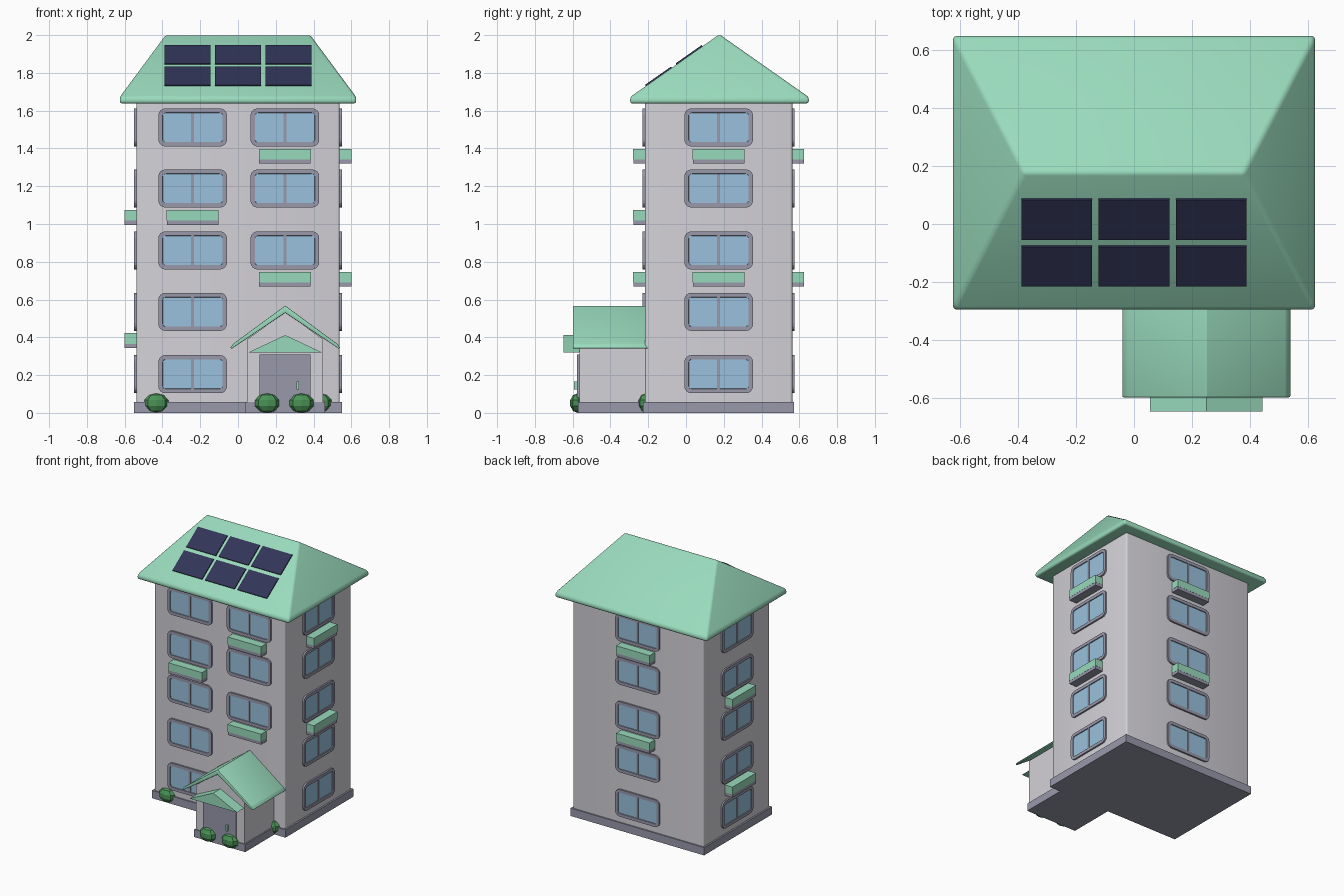
import bpy, bmesh, math
from mathutils import Matrix, Vector

if "Cube" in bpy.data.objects:
    bpy.data.objects.remove(bpy.data.objects["Cube"], do_unlink=True)


def material(name, rgb):
    lin = [(c / 255 / 12.92 if c < 11 else ((c / 255 + 0.055) / 1.055) ** 2.4) for c in rgb]
    m = bpy.data.materials.new(name)
    m.use_nodes = True
    m.diffuse_color = (*lin, 1)
    m.node_tree.nodes["Principled BSDF"].inputs["Base Color"].default_value = (*lin, 1)
    return m


WALL = material("wall_grey", (212, 210, 216))
MINT = material("roof_mint", (153, 218, 188))
TRIM = material("trim_grey", (152, 153, 171))
GLASS = material("glass_blue", (153, 193, 220))
PANEL = material("panel_navy", (49, 53, 86))
LEAF = material("leaf_green", (74, 146, 86))


def finish(name, bm, mats, matrix=None):
    bmesh.ops.recalc_face_normals(bm, faces=bm.faces)
    me = bpy.data.meshes.new(name)
    bm.to_mesh(me)
    bm.free()
    if matrix:
        me.transform(matrix)
    ob = bpy.data.objects.new(name, me)
    for m in mats:
        me.materials.append(m)
    bpy.context.scene.collection.objects.link(ob)
    return ob


def smooth(ob):
    bpy.ops.object.select_all(action="DESELECT")
    ob.select_set(True)
    bpy.context.view_layer.objects.active = ob
    bpy.ops.object.shade_smooth_by_angle(angle=math.radians(35))


def bevel(bm, edges, size, segments=3):
    bmesh.ops.bevel(bm, geom=list(edges), offset=size, segments=segments,
                    profile=0.5, affect="EDGES")


def box_mesh(lo, hi):
    bm = bmesh.new()
    lo, hi = Vector(lo), Vector(hi)
    bmesh.ops.create_cube(bm, size=1, matrix=Matrix.Translation((lo + hi) / 2)
                          @ Matrix.Diagonal((*(hi - lo), 1)))
    return bm


def edges_along(bm, axis):
    return [e for e in bm.edges
            if abs((e.verts[0].co - e.verts[1].co).normalized()[axis]) > 0.9]


def box(name, lo, hi, mat, matrix=None):
    return finish(name, box_mesh(lo, hi), [mat], matrix)


def prism(name, profile, y0, y1, mat, round_size=0):
    # x-z profile extruded along y
    bm = bmesh.new()
    f = bm.faces.new([bm.verts.new((x, y0, z)) for x, z in profile])
    ext = bmesh.ops.extrude_face_region(bm, geom=[f])["geom"]
    for v in ext:
        if isinstance(v, bmesh.types.BMVert):
            v.co.y = y1
    if round_size:
        bevel(bm, bm.edges, round_size, 2)
    ob = finish(name, bm, [mat])
    if round_size:
        smooth(ob)
    return ob


# Main block with softened corners
MID = 0.173
HX, HY = 0.538, 0.39
bm = box_mesh((-HX, MID - HY, 0.03), (HX, MID + HY, 1.655))
bevel(bm, edges_along(bm, 2), 0.012)
smooth(finish("main_walls", bm, [WALL]))
box("main_plinth", (-0.55, MID - 0.4, 0), (0.55, MID + 0.4, 0.058), TRIM)

# Hipped roof
RY, EAVE, TOP = 0.473, 1.672, 2.004
bm = box_mesh((-0.626, MID + 0.004 - RY, 1.638), (0.626, MID + 0.004 + RY, EAVE))
top = next(f for f in bm.faces if f.normal.z > 0.9)
rim = list(top.verts)
bm.faces.remove(top)
ridge = {s: bm.verts.new((0.38 * s, MID + 0.004, TOP)) for s in (-1, 1)}
for i, a in enumerate(rim):
    b = rim[(i + 1) % 4]
    ra, rb = ridge[1 if a.co.x > 0 else -1], ridge[1 if b.co.x > 0 else -1]
    bm.faces.new([a, b, rb] if ra == rb else [a, b, rb, ra])
bevel(bm, bm.edges, 0.013)
smooth(finish("main_roof", bm, [MINT]))

# Solar panels lying on the front slope
slope = (TOP - EAVE) / RY
tilt = math.atan(slope)
for row, y in enumerate((-0.145, 0.017)):
    for col in range(3):
        z = TOP + slope * (y - MID - 0.004) + 0.003
        place = Matrix.Translation(((col - 1) * 0.267, y, z)) @ Matrix.Rotation(tilt, 4, "X")
        half = 0.069 / math.cos(tilt)
        box(f"solar_panel_{row + 1}_{col + 1}", (-0.122, -half, -0.005),
            (0.122, half, 0.005), PANEL, place)


# Windows and balconies are built facing front, then turned onto each wall
def wall_frame(quarter, along, z):
    depth = HX if quarter % 2 else HY
    return (Matrix.Translation((0, MID, 0)) @ Matrix.Rotation(quarter * math.pi / 2, 4, "Z")
            @ Matrix.Translation((along, -depth, z)))


def window(name, matrix):
    bm = box_mesh((-0.182, -0.012, -0.101), (0.182, 0.01, 0.101))
    bevel(bm, edges_along(bm, 1), 0.038, 4)
    face = min(bm.faces, key=lambda f: f.calc_center_median().y)
    bmesh.ops.inset_individual(bm, faces=[face], thickness=0.023)
    bmesh.ops.inset_individual(bm, faces=[face], thickness=0.001, depth=-0.006)
    face.material_index = 1
    finish(name, bm, [TRIM, GLASS], matrix)
    box(name + "_mullion", (-0.008, -0.011, -0.08), (0.008, -0.002, 0.08), TRIM, matrix)


def balcony(name, matrix):
    box(name + "_slab", (-0.137, -0.062, -0.04), (0.137, 0.01, -0.017), TRIM, matrix)
    box(name + "_rail", (-0.138, -0.063, -0.017), (0.138, 0.01, 0.039), MINT, matrix)


ROWS = [1.511, 1.188, 0.860, 0.535, 0.205]
# wall name, quarter turn, offset along wall, window count, rows with a balcony below
COLUMNS = [("front_right", 0, -0.24, 5, (1,)), ("front_left", 0, 0.248, 3, (0, 2)),
           ("left", 1, 0, 5, (0, 2)), ("back", 2, 0, 5, (0, 2)), ("right", 3, 0, 5, (1, 3))]
for side, quarter, along, count, balconies in COLUMNS:
    for i in range(count):
        window(f"{side}_window_{i + 1}", wall_frame(quarter, along, ROWS[i]))
    for i in balconies:
        # front-facing balconies hang at the same offset as their windows
        balcony(f"{side}_balcony_{i + 1}", wall_frame(quarter, along, ROWS[i] - 0.152))

# Entrance porch
PX, PEAK, PITCH = 0.25, 0.568, 0.735
prism("porch_walls", [(0.05, 0.03), (0.45, 0.03), (0.45, 0.39), (PX, 0.535), (0.05, 0.39)],
      -0.565, -0.2, WALL)
box("porch_plinth", (0.04, -0.572, 0), (0.46, -0.2, 0.057), TRIM)
low = PEAK - PITCH * 0.275
prism("porch_roof", [(PX, PEAK), (PX + 0.275, low), (PX + 0.292, low - 0.022),
                     (PX + 0.283, low - 0.026), (PX, PEAK - 0.038), (PX - 0.283, low - 0.026),
                     (PX - 0.292, low - 0.022), (PX - 0.275, low)],
      -0.599, -0.2, MINT, 0.004)
prism("door_canopy", [(0.055, 0.32), (0.445, 0.32), (PX, 0.412)], -0.648, -0.55, MINT)
box("door", (0.115, -0.576, 0.02), (0.385, -0.55, 0.31), TRIM)
box("door_handle", (0.311, -0.592, 0.125), (0.324, -0.57, 0.167), MINT)

# Low-poly bushes
for i, (x, y) in enumerate([(-0.432, -0.215), (0.155, -0.573), (0.336, -0.573), (0.432, -0.215)]):
    bm = bmesh.new()
    bmesh.ops.create_uvsphere(bm, u_segments=8, v_segments=5, radius=1)
    finish(f"bush_{i + 1}", bm, [LEAF],
           Matrix.Translation((x, y, 0.052)) @ Matrix.Diagonal((0.068, 0.042, 0.052, 1)))
